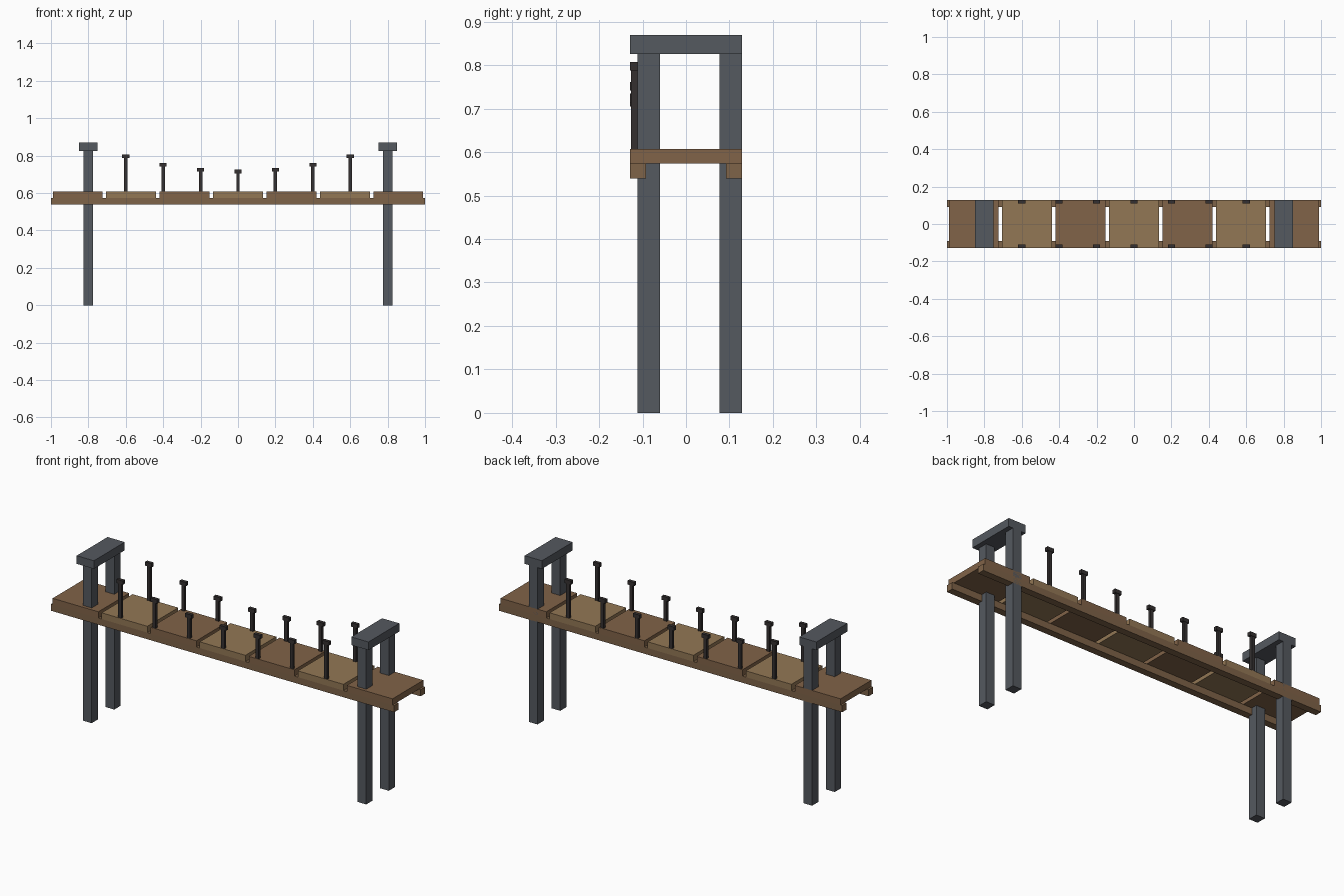
import bpy

if "Cube" in bpy.data.objects:
    bpy.data.objects.remove(bpy.data.objects["Cube"])


def material(name, rgb):
    m = bpy.data.materials.new(name)
    m.diffuse_color = (*rgb, 1)
    m.use_nodes = True
    m.node_tree.nodes["Principled BSDF"].inputs["Base Color"].default_value = m.diffuse_color
    return m


METAL = material("grey_metal", (0.09, 0.10, 0.115))
IRON = material("dark_iron", (0.035, 0.03, 0.03))
DARK = material("dark_wood", (0.22, 0.125, 0.065))
LIGHT = material("light_wood", (0.29, 0.185, 0.09))
BEAM = material("beam_wood", (0.21, 0.125, 0.065))


def box(name, x, y, z, mat):
    """Box from (min, max) ranges on each axis."""
    bpy.ops.mesh.primitive_cube_add(size=1, location=[(a + b) / 2 for a, b in (x, y, z)])
    ob = bpy.context.object
    ob.name = name
    ob.scale = [b - a for a, b in (x, y, z)]
    bpy.ops.object.transform_apply(location=False, rotation=False, scale=True)
    ob.data.materials.append(mat)
    return ob


def around(c, size):
    return (c - size / 2, c + size / 2)


W = 0.1285          # half width of the bridge
DECK = 0.607        # walking surface height

# Side beams under the deck
box("front_beam", (-1, 1), (-W, -W + 0.037), (0.539, 0.574), BEAM)
box("back_beam", (-1, 1), (W - 0.037, W), (0.539, 0.574), BEAM)

# Deck planks, alternating wood tones
for i in range(7):
    cx = (i - 3) * 2 / 7
    box(f"plank_{i + 1}", around(cx, 0.266), (-W, W), (0.574, DECK),
        LIGHT if i % 2 else DARK)

# Two portal towers: a pair of posts and a cap each
for side, cx in (("left", -0.8), ("right", 0.8)):
    box(f"{side}_front_post", around(cx, 0.05), (-0.111, -0.06), (0, 0.826), METAL)
    box(f"{side}_back_post", around(cx, 0.05), (0.077, W), (0, 0.826), METAL)
    box(f"{side}_tower_cap", around(cx, 0.1), (-W, W), (0.826, 0.869), METAL)

# Railing posts whose tops follow a sagging parabola
for side, cy in (("front", -0.1195), ("back", 0.1195)):
    for i in range(7):
        cx = (i - 3) * 0.2
        top = 0.725 + 0.228 * cx * cx
        box(f"{side}_rail_post_{i + 1}", around(cx, 0.018), around(cy, 0.015),
            (DECK, top - 0.02), IRON)
        box(f"{side}_rail_cap_{i + 1}", around(cx, 0.038), around(cy, 0.018),
            (top - 0.02, top), IRON)
